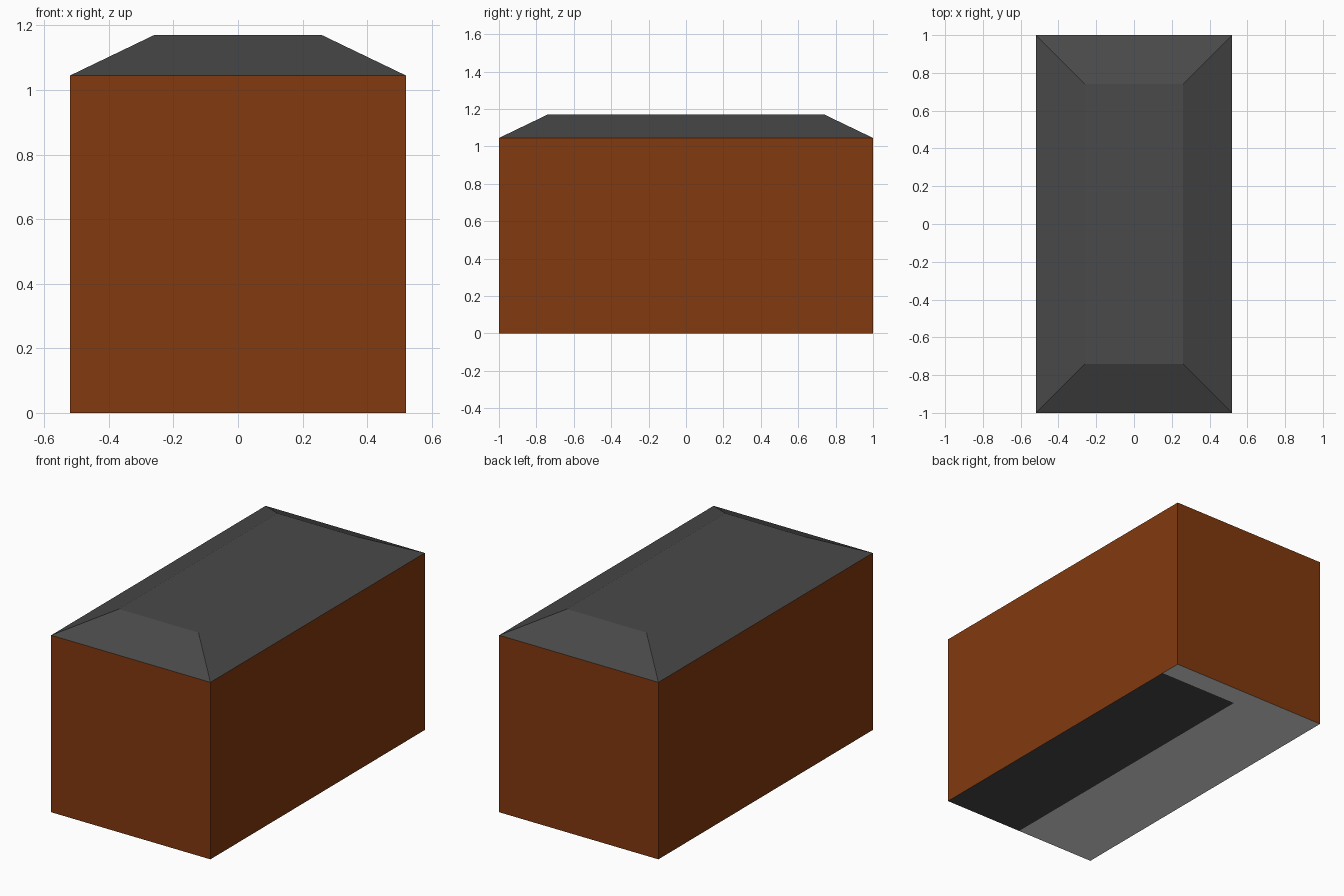
import bpy, bmesh
from mathutils import Vector

if "Cube" in bpy.data.objects:
    bpy.data.objects.remove(bpy.data.objects["Cube"])

HALF_X, HALF_Y, WALL_Z, TOP_Z, INSET = 0.52, 1.0, 1.045, 1.17, 0.26


def material(name, rgb):
    m = bpy.data.materials.new(name)
    m.diffuse_color = (*rgb, 1)
    m.use_nodes = True
    m.node_tree.nodes["Principled BSDF"].inputs["Base Color"].default_value = m.diffuse_color
    return m


brown = material("brown_wall", (0.223, 0.041, 0.0045))
dark = material("dark_grey_roof", (0.067, 0.067, 0.067))
light = material("light_grey_floor", (0.76, 0.76, 0.76))


def make_object(name, bm, mats):
    bmesh.ops.recalc_face_normals(bm, faces=bm.faces)
    me = bpy.data.meshes.new(name)
    bm.to_mesh(me)
    bm.free()
    for m in mats:
        me.materials.append(m)
    ob = bpy.data.objects.new(name, me)
    bpy.context.collection.objects.link(ob)
    return ob


def ring(bm, inset, z):
    x, y = HALF_X - inset, HALF_Y - inset
    return [bm.verts.new((sx * x, sy * y, z))
            for sx, sy in ((-1, -1), (1, -1), (1, 1), (-1, 1))]


def bridge(bm, low, high):
    for i in range(4):
        j = (i + 1) % 4
        bm.faces.new((low[i], low[j], high[j], high[i]))


# Walls with a two-tone underside, cut where the dark floor strip ends
bm = bmesh.new()
base = ring(bm, 0, 0)
bridge(bm, base, ring(bm, 0, WALL_Z))
bm.faces.new(base)
for point, normal in (((0, 0, 0), (1, 0, 0)), ((0, 0.87, 0), (0, 1, 0))):
    floor = [f for f in bm.faces if all(v.co.z < 0.001 for v in f.verts)]
    edges = {e for f in floor for e in f.edges}
    verts = {v for f in floor for v in f.verts}
    bmesh.ops.bisect_plane(bm, geom=floor + list(edges) + list(verts),
                           plane_co=Vector(point), plane_no=Vector(normal))
for f in bm.faces:
    c = f.calc_center_median()
    if c.z < 0.001:
        f.material_index = 1 if c.x > 0 and c.y < 0.87 else 2
make_object("walls", bm, (brown, dark, light))

# Hipped roof with a flat top
bm = bmesh.new()
eaves, crown = ring(bm, 0, WALL_Z), ring(bm, INSET, TOP_Z)
bridge(bm, eaves, crown)
bm.faces.new(crown)
make_object("roof", bm, (dark,))

# Outward normals on the open roof shell
roof = bpy.data.objects["roof"].data
if sum(p.normal.z for p in roof.polygons) < 0:
    roof.flip_normals()
walls = bpy.data.objects["walls"].data
if sum(p.normal.dot(p.center - Vector((0, 0, 0.5))) for p in walls.polygons) < 0:
    walls.flip_normals()
